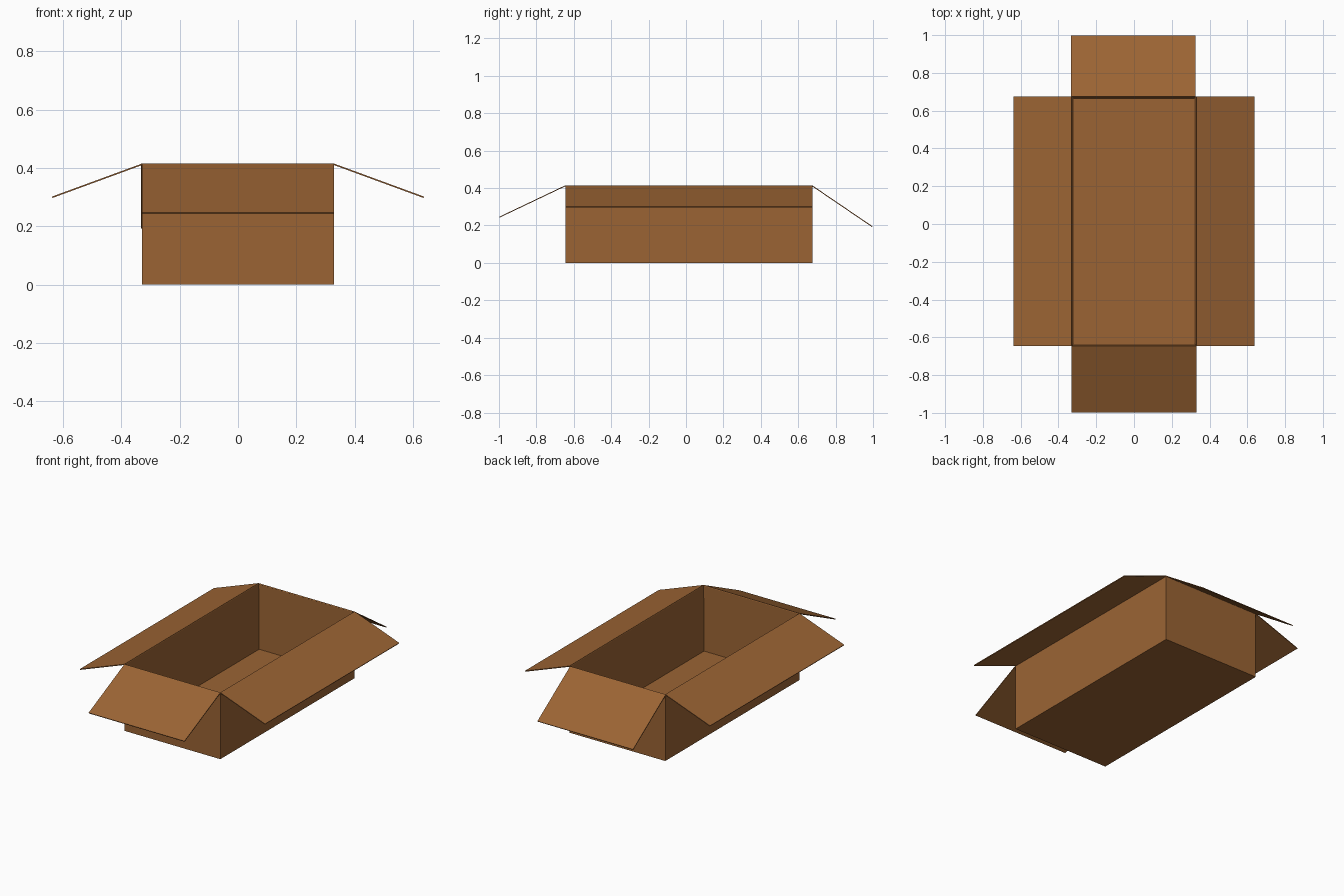
import bpy, bmesh
from mathutils import Vector

if "Cube" in bpy.data.objects:
    bpy.data.objects.remove(bpy.data.objects["Cube"])

card = bpy.data.materials.new("brown cardboard")
card.diffuse_color = (0.328, 0.127, 0.034, 1)
card.use_nodes = True
card.node_tree.nodes["Principled BSDF"].inputs["Base Color"].default_value = card.diffuse_color

X, Y0, Y1, H, T = 0.33, -0.645, 0.675, 0.415, 0.01


def finish(name, bm):
    bmesh.ops.recalc_face_normals(bm, faces=bm.faces)
    me = bpy.data.meshes.new(name)
    bm.to_mesh(me)
    bm.free()
    me.materials.append(card)
    ob = bpy.data.objects.new(name, me)
    bpy.context.collection.objects.link(ob)


# open tray: a box whose top is inset and pushed down to the floor
bm = bmesh.new()
bmesh.ops.create_cube(bm, size=1)
for v in bm.verts:
    v.co = (v.co.x * 2 * X, Y0 + (v.co.y + 0.5) * (Y1 - Y0), (v.co.z + 0.5) * H)
top = max(bm.faces, key=lambda f: f.calc_center_median().z)
bmesh.ops.inset_region(bm, faces=[top], thickness=T, use_even_offset=True)
for v in top.verts:
    v.co.z = T
finish("box_body", bm)


# flap: thin slab from hinge edge a-b, reaching out along a vector
def flap(name, a, b, out, thick=0.005):
    a, b, out = Vector(a), Vector(b), Vector(out)
    n = (b - a).cross(out).normalized() * thick
    if n.z > 0:
        n = -n
    bm = bmesh.new()
    f = bm.faces.new([bm.verts.new(p) for p in (a, b, b + out, a + out)])
    ext = bmesh.ops.extrude_face_region(bm, geom=[f], use_keep_orig=True)
    bmesh.ops.translate(bm, vec=n, verts=[g for g in ext["geom"] if isinstance(g, bmesh.types.BMVert)])
    finish(name, bm)


for s, side in ((-1, "left"), (1, "right")):
    flap(side + "_flap", (s * X, Y0, H), (s * X, Y1, H), (s * 0.308, 0, -0.113))
flap("front_flap", (-X, Y0, H), (X, Y0, H), (0, -0.353, -0.168))
flap("back_flap", (-X - 0.003, Y1, H), (X - 0.005, Y1, H), (0, 0.322, -0.219))
